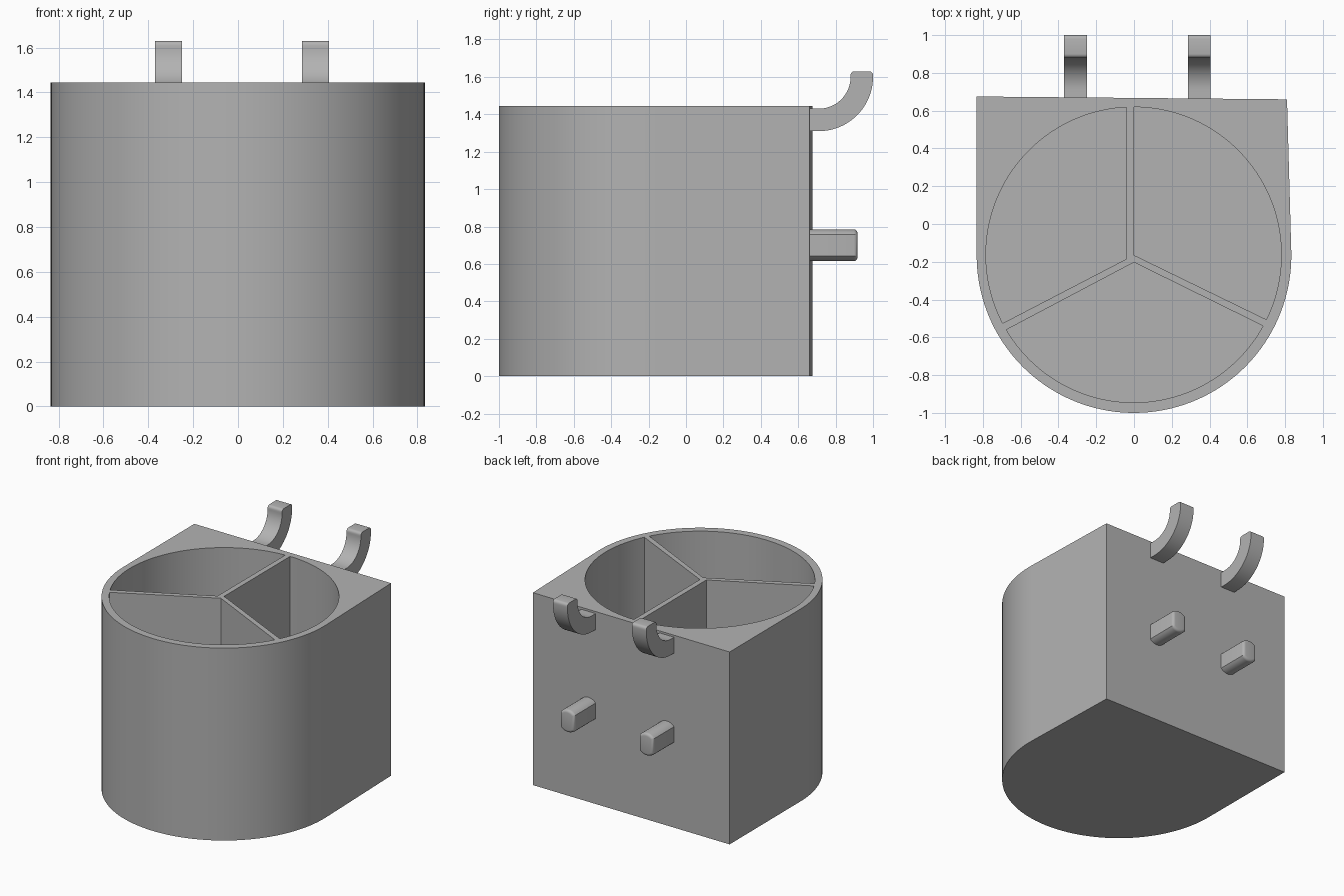
import bpy, bmesh, math
from mathutils import Vector

if "Cube" in bpy.data.objects:
    bpy.data.objects.remove(bpy.data.objects["Cube"], do_unlink=True)

grey = bpy.data.materials.new("plain grey")
grey.use_nodes = True
grey.diffuse_color = (0.45, 0.45, 0.45, 1)
grey.node_tree.nodes["Principled BSDF"].inputs["Base Color"].default_value = (0.45, 0.45, 0.45, 1)


def arc(cx, cy, r, start, end, steps):
    """Points along an arc, angles in degrees."""
    angles = [math.radians(start + (end - start) * i / steps) for i in range(steps + 1)]
    return [(cx + r * math.cos(a), cy + r * math.sin(a)) for a in angles]


def prism(name, points, place, depth, tip_bevel=0):
    """Extrude a closed outline; place() maps 2D points into space."""
    bm = bmesh.new()
    base = bm.faces.new([bm.verts.new(place(*p)) for p in points])
    out = bmesh.ops.extrude_face_region(bm, geom=[base])["geom"]
    moved = [v for v in out if isinstance(v, bmesh.types.BMVert)]
    bmesh.ops.translate(bm, verts=moved, vec=Vector(depth))
    if tip_bevel:
        cap = [f for f in out if isinstance(f, bmesh.types.BMFace)][0]
        bmesh.ops.bevel(bm, geom=list(cap.edges), offset=tip_bevel, segments=4,
                        profile=0.5, affect='EDGES')
    bmesh.ops.recalc_face_normals(bm, faces=bm.faces)
    mesh = bpy.data.meshes.new(name)
    bm.to_mesh(mesh)
    bm.free()
    mesh.materials.append(grey)
    obj = bpy.data.objects.new(name, mesh)
    bpy.context.collection.objects.link(obj)
    return obj


def activate(obj):
    bpy.ops.object.select_all(action='DESELECT')
    obj.select_set(True)
    bpy.context.view_layer.objects.active = obj


def smooth(obj):
    activate(obj)
    bpy.ops.object.shade_smooth_by_angle(angle=math.radians(30))


# Cup body: rounded front, nearly square back
HEIGHT, FLOOR = 1.445, 0.05
outline = arc(0, -0.167, 0.833, 180, 361.5, 72) + [(0.81, 0.66), (-0.835, 0.675)]
body = prism("cup_body", outline, lambda x, y: (x, y, 0), (0, 0, HEIGHT))

# Three pockets, leaving thin dividers between them
pockets = [("left_pocket", (0, -0.165), -26, 89.9),
           ("right_pocket", (-0.04, -0.185), 92.8, 207.6),
           ("front_pocket", (0, -0.203), 210.5, 331.2)]
for name, apex, start, end in pockets:
    shape = [apex] + arc(-0.002, -0.163, 0.782, start, end, 48)
    cutter = prism(name, shape, lambda x, y: (x, y, FLOOR), (0, 0, HEIGHT))
    cutter.hide_render = True
    cut = body.modifiers.new(name, 'BOOLEAN')
    cut.operation = 'DIFFERENCE'
    cut.solver = 'EXACT'
    cut.object = cutter
    activate(body)
    bpy.ops.object.modifier_apply(modifier=name)
    bpy.data.objects.remove(cutter, do_unlink=True)
smooth(body)

# Side profile of a hook, with softened tip corners
hook = [(0.65, 1.31)] + arc(0.71, 1.60, 0.29, -90, 0, 20)
hook += arc(0.98, 1.61, 0.02, 0, 90, 4) + arc(0.90, 1.61, 0.02, 90, 180, 4)
hook += arc(0.71, 1.60, 0.17, 0, -90, 20) + [(0.65, 1.43)]

# Peg section: flat sides with arched top and bottom
peg = arc(0, 0.705, 0.08, 41.4, 138.6, 12) + arc(0, 0.695, 0.08, 221.4, 318.6, 12)

# Matching hook and peg on each side
WIDTH = 0.12
for side, cx in (("left", 0.345), ("right", -0.31)):
    smooth(prism(side + "_hook", hook, lambda y, z: (cx - WIDTH / 2, y, z), (WIDTH, 0, 0)))
    smooth(prism(side + "_peg", peg, lambda x, z: (cx + x, 0.65, z), (0, 0.267, 0), 0.02))
